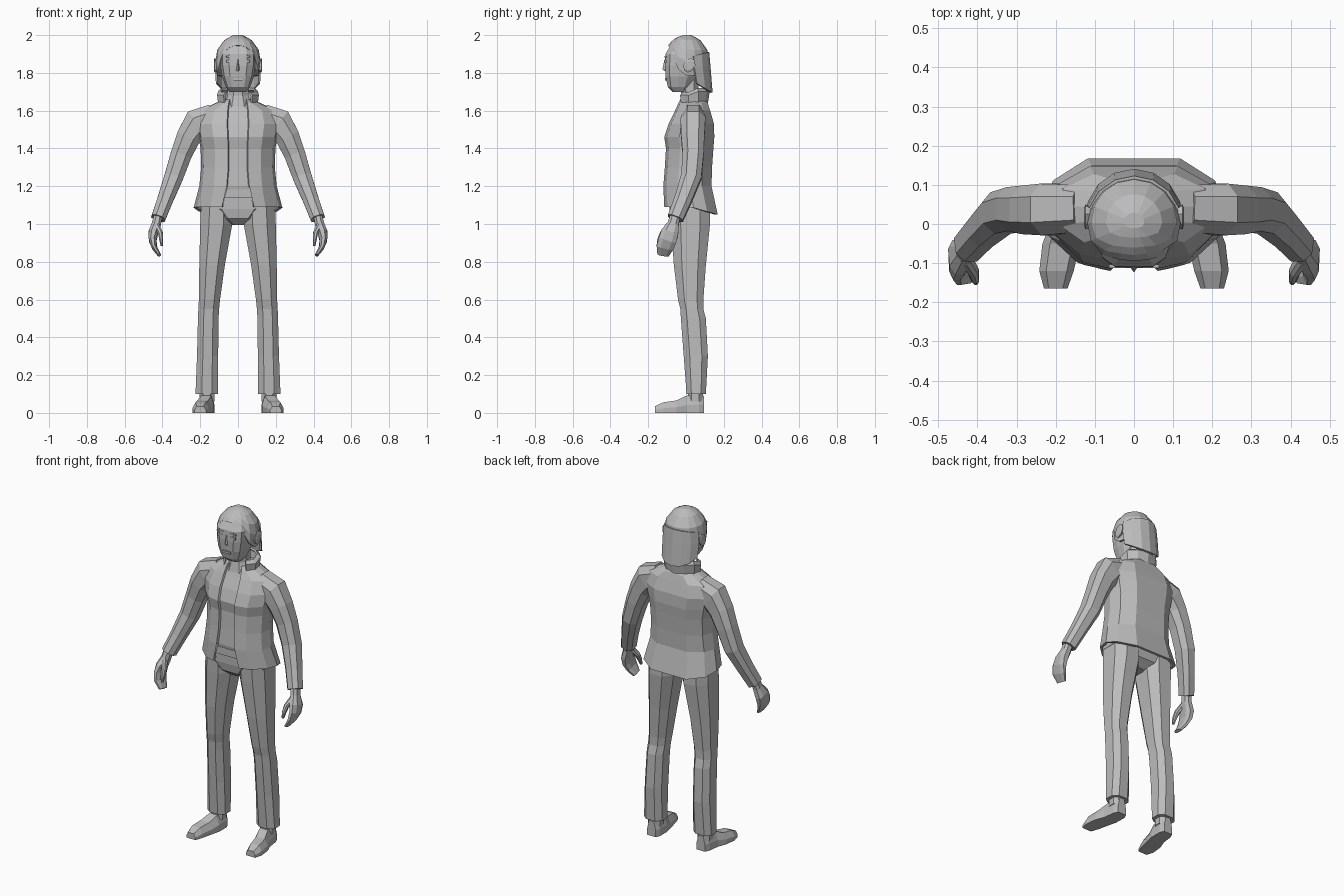
import bpy, bmesh, math
from mathutils import Vector

if "Cube" in bpy.data.objects:
    bpy.data.objects.remove(bpy.data.objects["Cube"])

grey = bpy.data.materials.new("plain grey")
grey.diffuse_color = (0.5, 0.5, 0.5, 1)
grey.use_nodes = True
grey.node_tree.nodes["Principled BSDF"].inputs["Base Color"].default_value = grey.diffuse_color


def finish(name, bm, thick=0):
    bmesh.ops.recalc_face_normals(bm, faces=bm.faces)
    me = bpy.data.meshes.new(name)
    bm.to_mesh(me)
    bm.free()
    me.materials.append(grey)
    ob = bpy.data.objects.new(name, me)
    bpy.context.collection.objects.link(ob)
    if thick:
        m = ob.modifiers.new("thickness", 'SOLIDIFY')
        m.thickness = thick
        m.offset = 0
    return ob


def loft(name, rings, closed=True, thick=0):
    """Skin a list of point rings; closed rings get end caps."""
    bm = bmesh.new()
    vs = [[bm.verts.new(p) for p in r] for r in rings]
    n = len(vs[0])
    for a, b in zip(vs, vs[1:]):
        for i in range(n if closed else n - 1):
            j = (i + 1) % n
            bm.faces.new((a[i], a[j], b[j], b[i]))
    if closed:
        bm.faces.new(vs[0])
        bm.faces.new(vs[-1])
    return finish(name, bm, thick)


def full(half):
    """Complete a half outline running front to back."""
    return half + [(-x, y) for x, y in reversed(half)]


def section(shape, z, x0, x1, y0, y1):
    cx, cy, rx, ry = (x0 + x1) / 2, (y0 + y1) / 2, (x1 - x0) / 2, (y1 - y0) / 2
    return [Vector((cx + u * rx, cy + v * ry, z)) for u, v in shape]


def flip(rings, s):
    return [[Vector((p.x * s, p.y, p.z)) for p in r] for r in rings]


OCT = full([(.45, -1), (1, -.5), (1, .5), (.5, 1)])


def tube(path, shape=OCT):
    """Rings across a path of (centre, radius across, radius along y)."""
    pts = [Vector(p[0]) for p in path]
    rings = []
    for i, (c, ra, rb) in enumerate(path):
        t = (pts[min(i + 1, len(pts) - 1)] - pts[max(i - 1, 0)]).normalized()
        a = Vector((0, 1, 0)).cross(t).normalized()
        b = t.cross(a)
        rings.append([pts[i] + a * u * ra + b * v * rb for u, v in shape])
    return rings


def box(name, c, s):
    bm = bmesh.new()
    bmesh.ops.create_cube(bm, size=1)
    for v in bm.verts:
        v.co = Vector(c) + Vector(a * b for a, b in zip(v.co, s))
    return finish(name, bm)


# Jacket: sunken shirt panel between the two open front edges
BODY = [(0, -1), (0, -1), (.62, -.88), (.93, -.4), (1, .1), (.88, .6), (.5, 1)]


def jacket_ring(z, hw, yf, yb, gap, hem=False, s=1.0):
    out = []
    for i, (u, v) in enumerate(BODY):
        x = gap - .005 if i == 0 else gap if i == 1 else u * hw
        y = (yf + yb) / 2 + v * (yb - yf) / 2 + (.012 if i == 0 else 0)
        zz = z
        if hem:
            zz = 1.17 if i == 0 else 1.09 - .04 * max(0, v)
        out.append(Vector((x * s, y * s, zz)))
    return out + [Vector((-p.x, p.y, p.z)) for p in reversed(out)]


loft("jacket", [
    jacket_ring(1.19, .18, -.085, .12, .055),
    jacket_ring(1.09, .23, -.11, .16, .085, True, .95),
    jacket_ring(1.09, .235, -.115, .168, .085, True),
    jacket_ring(1.20, .205, -.12, .135, .06),
    jacket_ring(1.30, .195, -.112, .138, .052),
    jacket_ring(1.40, .198, -.106, .145, .052),
    jacket_ring(1.46, .21, -.115, .15, .055),
    jacket_ring(1.53, .225, -.092, .148, .058),
    jacket_ring(1.60, .205, -.058, .128, .055),
    jacket_ring(1.64, .12, -.04, .115, .05),
    jacket_ring(1.66, .075, -.03, .10, .045)])

# Standing collar, open at the front
arc = [math.radians(-138 + 276 * i / 8) for i in range(9)]
loft("collar", [[Vector((rx * math.sin(a), .035 + ry * math.cos(a), z - .02 * (math.cos(a) < 0)))
                 for a in arc]
                for rx, ry, z in ((.10, .075, 1.64), (.108, .085, 1.70), (.09, .068, 1.715))],
     False, .012)

# Trousers: pelvis, belt and two legs
loft("pelvis", [section(OCT, *r) for r in (
    (1.20, -.175, .175, -.09, .11), (1.08, -.198, .198, -.088, .125),
    (1.03, -.12, .12, -.078, .11), (.995, -.035, .035, -.04, .06))])
box("belt", (0, -.095, 1.16), (.165, .025, .045))
for side, s in (("left", 1), ("right", -1)):
    loft(side + "_trouser_leg", flip([section(OCT, *r) for r in (
        (1.12, .03, .195, -.085, .125), (1.0, .03, .20, -.08, .127),
        (.78, .07, .205, -.064, .105), (.60, .095, .207, -.042, .092),
        (.55, .10, .21, -.03, .092), (.50, .103, .212, -.027, .105),
        (.30, .105, .217, -.012, .116), (.10, .105, .225, .003, .105))], s))

    # Shoe: sections run from heel to toe
    foot = [(-1, 0), (1, 0), (1, .45), (.6, 1), (-.6, 1), (-1, .45)]
    shoe = [[Vector((cx + u * w, y, h * v)) for u, v in foot] for y, cx, w, h in (
        (.095, .165, .028, .09), (.07, .165, .04, .10), (.0, .17, .044, .09),
        (-.05, .186, .048, .066), (-.12, .198, .044, .056), (-.165, .20, .03, .035))]
    loft(side + "_shoe", flip(shoe, s))
    loft(side + "_ankle", flip([section(OCT, z, .125, .205, .01, .09) for z in (.06, .16)], s))

    # Sleeve, palm with fingers, and thumb
    loft(side + "_sleeve", flip(tube([
        ((.13, .04, 1.56), .075, .06), ((.215, .037, 1.53), .082, .066),
        ((.262, .036, 1.46), .064, .062), ((.30, .038, 1.37), .056, .056),
        ((.34, .028, 1.25), .05, .054), ((.385, -.015, 1.13), .042, .046),
        ((.422, -.056, 1.03), .038, .042)]), s))
    loft(side + "_hand", flip(tube([
        ((.422, -.055, 1.05), .023, .027), ((.432, -.068, 1.0), .024, .03),
        ((.448, -.085, .955), .026, .046), ((.452, -.098, .915), .02, .048),
        ((.442, -.112, .875), .014, .045), ((.416, -.122, .835), .009, .03)]), s))
    loft(side + "_thumb", flip(tube([
        ((.43, -.09, .99), .016, .018), ((.41, -.122, .95), .013, .016),
        ((.406, -.14, .915), .01, .013), ((.404, -.148, .885), .006, .008)]), s))

    # Ear and eye details
    loft(side + "_ear", flip([[Vector((x, .018 + .008 * math.sin(k) + r * math.cos(k),
                                       1.84 + 1.2 * r * math.sin(k)))
                               for k in (i * math.pi / 4 for i in range(8))]
                              for x, r in ((.10, .024), (.124, .032), (.128, .022))], s))
    box(side + "_eye", (s * .043, -.108, 1.862), (.034, .009, .014))
    box(side + "_brow", (s * .043, -.108, 1.885), (.042, .009, .008))

# Head and neck
HEAD = full([(.5, -1), (.86, -.74), (1, -.2), (1, .4), (.6, 1)])
loft("head", [section(HEAD, z, -w, w, f, b) for z, w, f, b in (
    (1.70, .045, -.07, .0), (1.725, .064, -.096, .03), (1.78, .084, -.108, .06),
    (1.84, .094, -.112, .08), (1.90, .096, -.109, .09), (1.955, .07, -.075, .07))])
loft("neck", [section(OCT, z, -w, w, f, b) for z, w, f, b in (
    (1.62, .075, -.04, .09), (1.68, .055, -.025, .065), (1.79, .055, -.03, .065))])
loft("nose", [section([(-1, 1), (0, -1), (1, 1)], z, -w, w, f, -.1) for z, w, f in (
    (1.81, .017, -.115), (1.82, .016, -.124), (1.87, .008, -.114))])
box("mouth", (0, -.107, 1.766), (.05, .009, .012))

# Cap: dome whose lower edge rises over the face
EDGE = [1.945, 1.94, 1.905, 1.82, 1.785, 1.785, 1.78, 1.78, 1.78]


def cap_point(k, t, shrink=1.0):
    a = k * math.pi / 8
    z = 2 - (2 - EDGE[min(k, 16 - k)]) * t * t
    r = .12 * math.sqrt(max(0, 1 - ((z - 1.87) / .13) ** 2)) if z > 1.87 else .12 - (1.87 - z) * .1
    r *= shrink
    return Vector((r * math.sin(a), .003 - r * math.cos(a), z))


cap = [[cap_point(k, t) for k in range(16)] for t in (.12, .35, .6, .8, 1)]
cap.append([cap_point(k, 1, .88) for k in range(16)])
for p in cap[0]:
    p.z = 2.0
loft("cap", cap)

# Neck flap hanging from the back of the cap
fan = [math.radians(-72 + 144 * i / 6) for i in range(7)]
loft("neck_flap", [[Vector((rx * math.sin(a), y0 + ry * math.cos(a), z + lift * (1 - math.cos(a))))
                    for a in fan]
                   for rx, y0, ry, z, lift in ((.115, .003, .114, 1.91, -.03),
                                               (.121, .005, .119, 1.83, 0),
                                               (.118, .02, .115, 1.695, .07))], False, .012)
